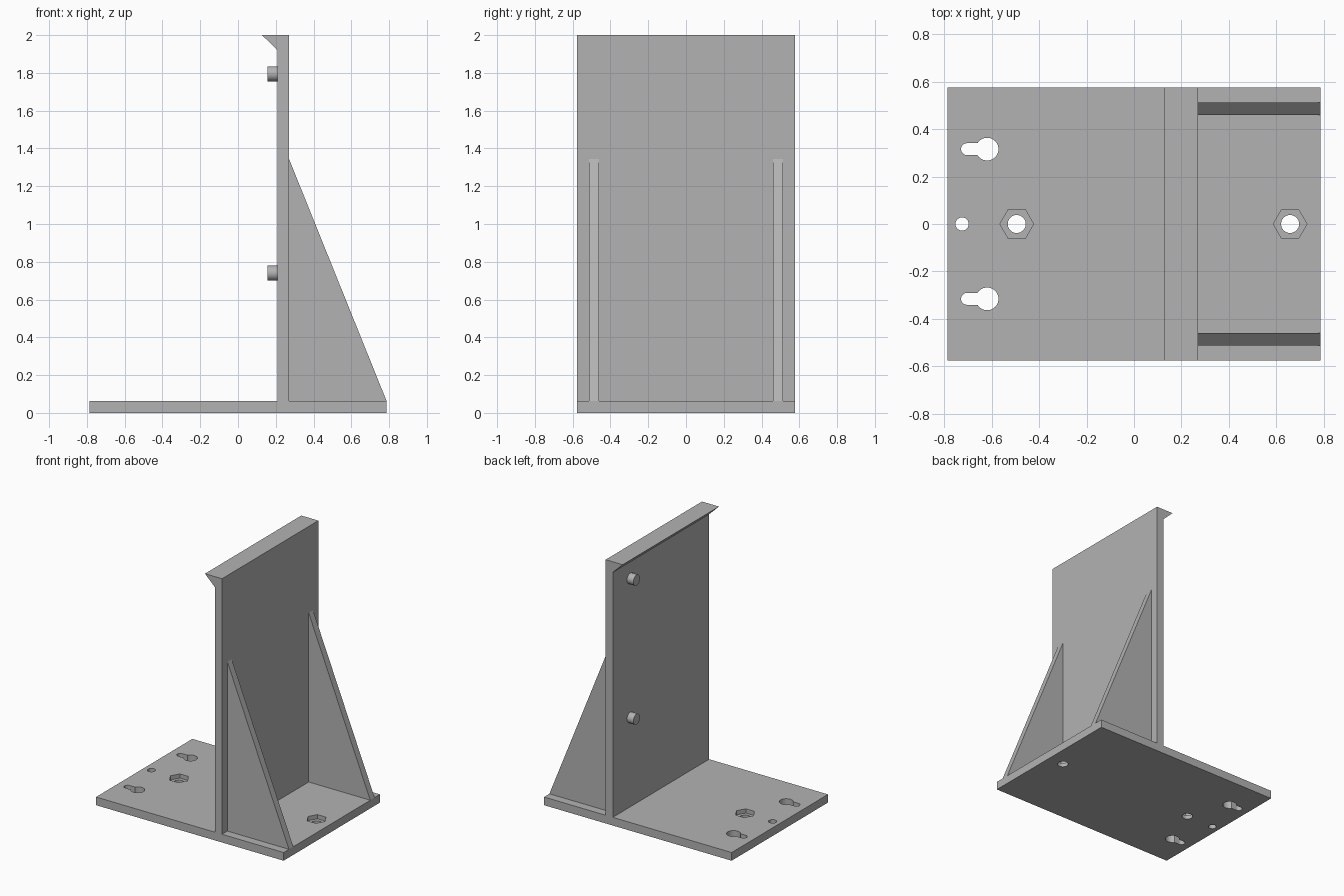
import bpy
import bmesh
from math import pi, sin, cos, asin
from mathutils import Vector

if "Cube" in bpy.data.objects:
    bpy.data.objects.remove(bpy.data.objects["Cube"], do_unlink=True)

GREY = (0.45, 0.45, 0.45, 1.0)
grey = bpy.data.materials.new("grey")
grey.use_nodes = True
grey.diffuse_color = GREY
grey.node_tree.nodes["Principled BSDF"].inputs["Base Color"].default_value = GREY

HALF_X, HALF_Y, BASE_TOP = 0.787, 0.577, 0.062
WALL_FRONT, WALL_BACK = 0.21, 0.27


def prism(name, points, direction):
    """Extrude a closed 3D outline along a vector into a solid."""
    bm = bmesh.new()
    face = bm.faces.new([bm.verts.new(p) for p in points])
    extruded = bmesh.ops.extrude_face_region(bm, geom=[face])["geom"]
    moved = [v for v in extruded if isinstance(v, bmesh.types.BMVert)]
    bmesh.ops.translate(bm, verts=moved, vec=Vector(direction))
    bmesh.ops.recalc_face_normals(bm, faces=bm.faces)
    mesh = bpy.data.meshes.new(name)
    bm.to_mesh(mesh)
    bm.free()
    mesh.materials.append(grey)
    obj = bpy.data.objects.new(name, mesh)
    bpy.context.collection.objects.link(obj)
    return obj


def side_profile(name, xz, y0, y1):
    return prism(name, [(x, y0, z) for x, z in xz], (0, y1 - y0, 0))


def arc(cx, cy, r, start, end, steps):
    return [(cx + r * cos(start + (end - start) * i / steps),
             cy + r * sin(start + (end - start) * i / steps)) for i in range(steps + 1)]


def circle(cx, cy, r, sides=32):
    return arc(cx, cy, r, 0, 2 * pi, sides)[:-1]


def activate(obj):
    bpy.ops.object.select_all(action="DESELECT")
    obj.select_set(True)
    bpy.context.view_layer.objects.active = obj


def cut(target, outline, z0):
    """Cut an outline out of the target, from height z0 upwards."""
    cutter = prism("cutter", [(x, y, z0) for x, y in outline], (0, 0, 0.2))
    cutter.hide_render = True
    mod = target.modifiers.new("cut", "BOOLEAN")
    mod.operation, mod.solver, mod.object = "DIFFERENCE", "EXACT", cutter
    activate(target)
    bpy.ops.object.modifier_apply(modifier=mod.name)
    bpy.data.objects.remove(cutter, do_unlink=True)


# Base plate with its holes
base = side_profile("base_plate", [(-HALF_X, 0), (HALF_X, 0), (HALF_X, BASE_TOP),
                                   (-HALF_X, BASE_TOP)], -HALF_Y, HALF_Y)
cut(base, circle(-0.726, 0, 0.028), -0.1)

# Hexagonal nut recesses above bolt holes
for x in (-0.495, 0.659):
    cut(base, circle(x, 0, 0.071, 6), 0.03)
    cut(base, circle(x, 0, 0.038), -0.1)

# Keyhole slots
BIG, SLOT = 0.048, 0.025
neck = pi - asin(SLOT / BIG)
for y in (-0.316, 0.316):
    keyhole = arc(-0.62, y, BIG, -neck, neck, 28) + arc(-0.705, y, SLOT, pi / 2, 1.5 * pi, 14)
    cut(base, keyhole, -0.1)

# Upright wall with the angled lip along its top
side_profile("upright_wall", [(WALL_FRONT, BASE_TOP), (WALL_BACK, BASE_TOP), (WALL_BACK, 2),
                              (0.127, 2), (WALL_FRONT, 1.92)], -HALF_Y, HALF_Y)

# Triangular gussets
for name, y in (("gusset_front", -0.513), ("gusset_back", 0.461)):
    side_profile(name, [(WALL_BACK, BASE_TOP), (HALF_X, BASE_TOP), (WALL_BACK, 1.345)],
                 y, y + 0.052)

# Pegs on the wall
for name, z in (("lower_peg", 0.74), ("upper_peg", 1.795)):
    peg = prism(name, [(WALL_FRONT, y, h) for y, h in circle(0.367, z, 0.04)], (-0.053, 0, 0))
    activate(peg)
    bpy.ops.object.shade_smooth_by_angle()
